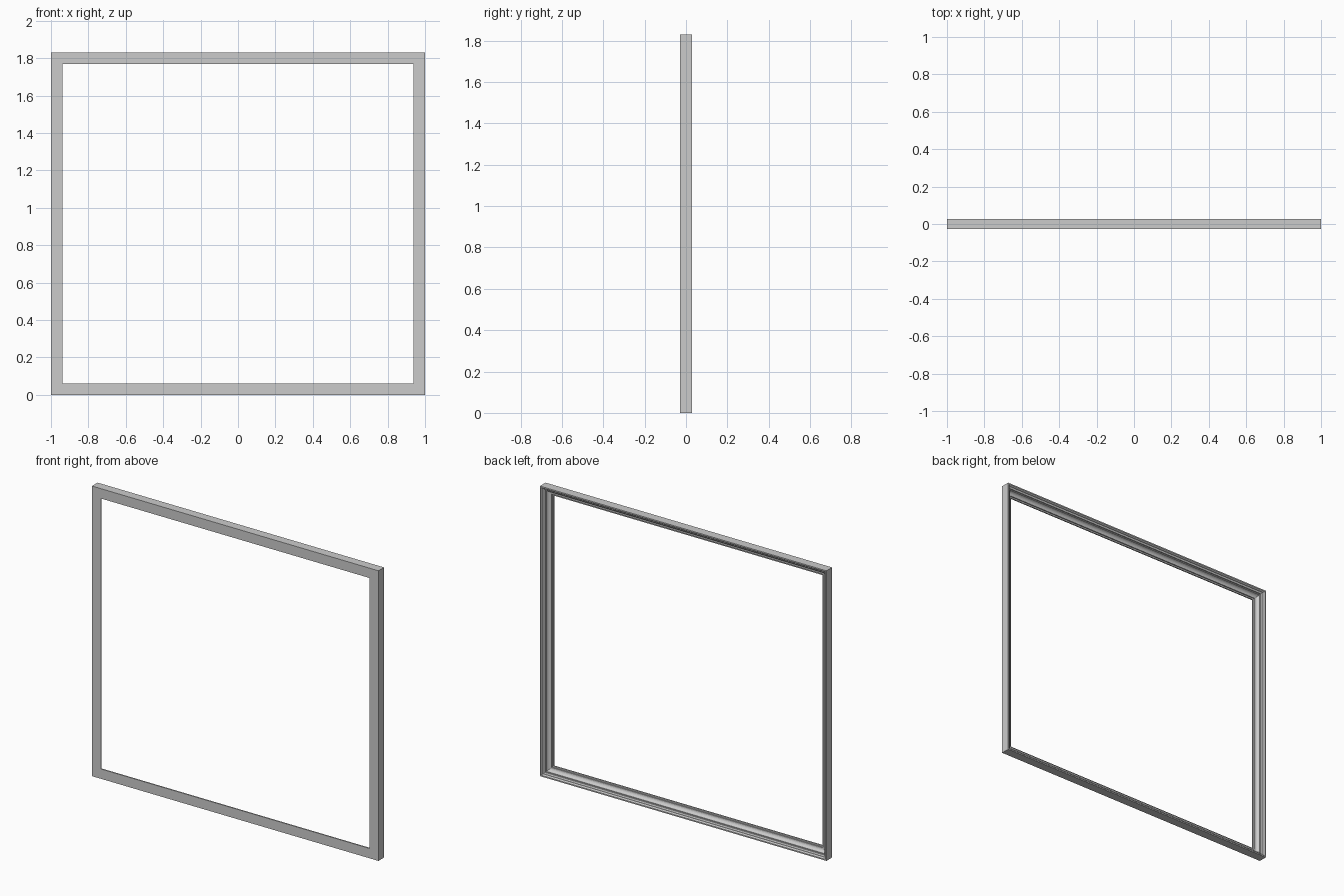
import bpy, bmesh, math

if "Cube" in bpy.data.objects:
    bpy.data.objects.remove(bpy.data.objects["Cube"])

W, H, D = 1.0, 1.83, 0.028   # half width, height, half depth

# Moulding section: (distance inward from outer edge, y); flat front, stepped back
profile = [(0.0, -D), (0.062, -D), (0.062, -0.020), (0.053, -0.020), (0.053, -0.013)]
# concave cove rising towards the outer rim
for i in range(1, 6):
    a = math.radians(90 * i / 5)
    profile.append((0.050 - 0.020 * math.sin(a), -0.013 + 0.020 * (1 - math.cos(a))))
# outer steps and rim
profile += [(0.025, 0.007), (0.025, 0.014), (0.019, 0.017), (0.014, 0.017),
            (0.012, 0.024), (0.008, D), (0.0, D)]

bm = bmesh.new()


def corner_ring(sx, top):
    """Mitred section at one corner of the frame."""
    return [bm.verts.new((sx * (W - u), y, H - u if top else u)) for u, y in profile]


# Sweep the section around the four mitred corners
rings = [corner_ring(-1, False), corner_ring(1, False),
         corner_ring(1, True), corner_ring(-1, True)]
n = len(profile)
for k in range(4):
    a, b = rings[k], rings[(k + 1) % 4]
    for i in range(n):
        j = (i + 1) % n
        bm.faces.new((a[i], b[i], b[j], a[j]))
bmesh.ops.recalc_face_normals(bm, faces=bm.faces)

mesh = bpy.data.meshes.new("moulded_frame")
bm.to_mesh(mesh)
bm.free()
frame = bpy.data.objects.new("moulded_frame", mesh)
bpy.context.collection.objects.link(frame)
